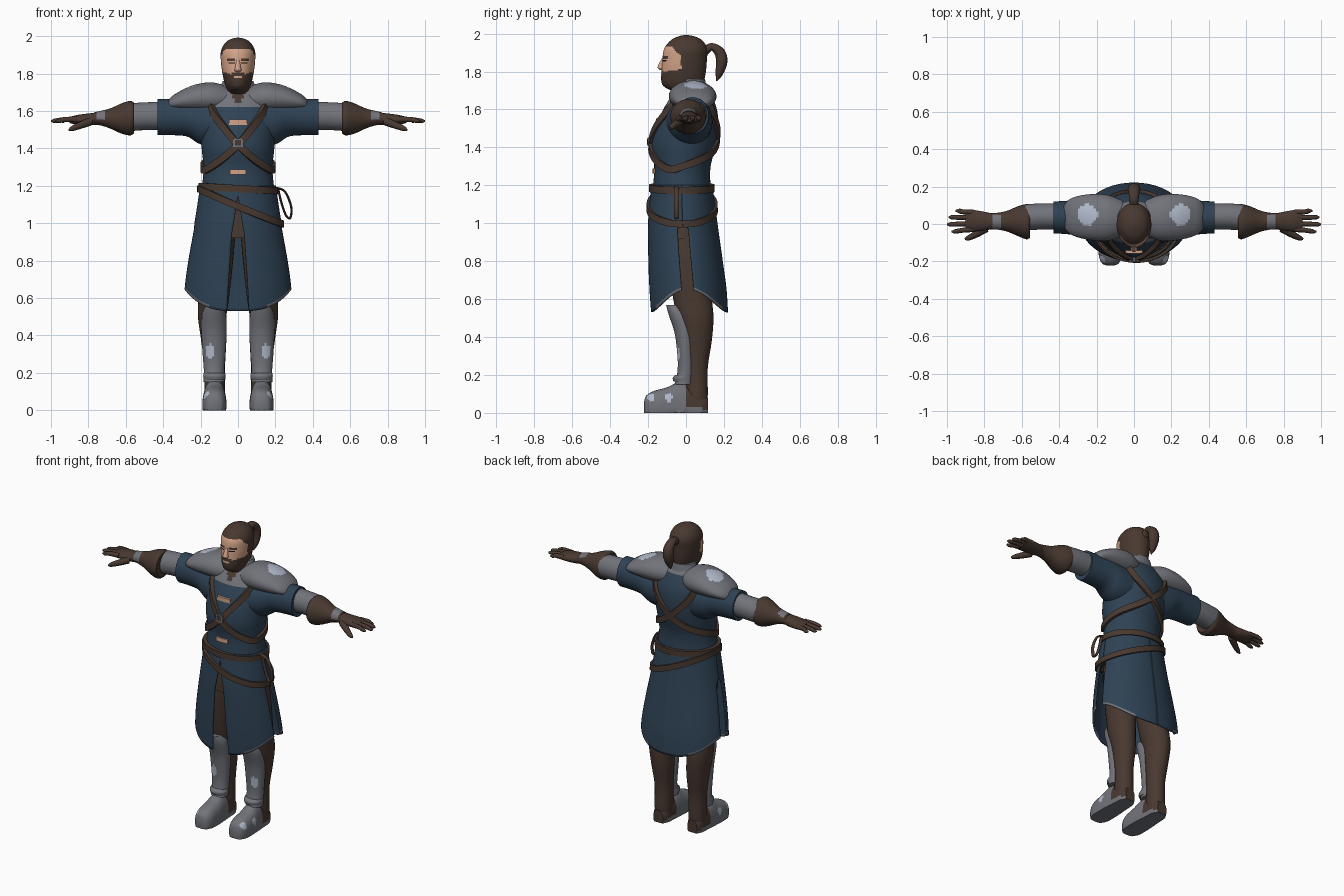
import bpy, bmesh
from math import sin, cos, pi, radians, copysign
from mathutils import Vector

if "Cube" in bpy.data.objects:
    bpy.data.objects.remove(bpy.data.objects["Cube"])

X, Y, Z = Vector((1, 0, 0)), Vector((0, 1, 0)), Vector((0, 0, 1))
PLANES = {"X": (Y, Z), "Y": (X, Z), "Z": (X, Y)}
COLOURS = {
    "brown_leather": (.066, .041, .030), "blue_cloth": (.028, .055, .090),
    "grey_steel": (.165, .172, .195), "pale_steel": (.44, .49, .60),
    "skin": (.66, .37, .25), "black": (.006, .005, .004)}
MATERIALS = {}
for label, rgb in COLOURS.items():
    mat = bpy.data.materials.new(label)
    mat.use_nodes = True
    mat.diffuse_color = (*rgb, 1)
    shader = mat.node_tree.nodes["Principled BSDF"]
    shader.inputs["Base Color"].default_value = (*rgb, 1)
    shader.inputs["Roughness"].default_value = .8
    MATERIALS[label] = mat


def smooth(rows, steps):
    """Catmull-Rom resampling of any list of equal-length rows."""
    out = []
    last = len(rows) - 1
    for i in range(last):
        quad = [rows[max(0, min(last, i + k))] for k in (-1, 0, 1, 2)]
        for s in range(steps):
            t = s / steps
            out.append([b + .5 * t * (c - a + t * (2*a - 5*b + 4*c - d + t * (3*(b - c) + d - a)))
                        for a, b, c, d in zip(*quad)])
    return out + [list(rows[-1])]


def finish(name, bm, paint, mirror=False, thick=0):
    bmesh.ops.recalc_face_normals(bm, faces=bm.faces)
    mesh = bpy.data.meshes.new(name)
    used = []
    for f in bm.faces:
        label = paint if isinstance(paint, str) else paint(f.calc_center_median(), f.normal)
        if label not in used:
            used.append(label)
            mesh.materials.append(MATERIALS[label])
        f.material_index = used.index(label)
    bm.to_mesh(mesh)
    bm.free()
    obj = bpy.data.objects.new(name, mesh)
    bpy.context.scene.collection.objects.link(obj)
    if thick:
        solid = obj.modifiers.new("thickness", "SOLIDIFY")
        solid.thickness, solid.offset = thick, 0
    if mirror:
        obj.modifiers.new("mirror", "MIRROR")
    bpy.ops.object.select_all(action="DESELECT")
    obj.select_set(True)
    bpy.context.view_layer.objects.active = obj
    bpy.ops.object.shade_smooth_by_angle(angle=radians(45))
    return obj


def skin_rings(bm, rings, closed_ring=True, cap=True):
    n = len(rings[0])
    for lower, upper in zip(rings, rings[1:]):
        for j in range(n if closed_ring else n - 1):
            k = (j + 1) % n
            bm.faces.new((lower[j], lower[k], upper[k], upper[j]))
    if cap:
        bm.faces.new(rings[0])
        bm.faces.new(rings[-1])


def sweep(name, rows, paint, axis=None, ref=Z, mirror=False, segs=32, steps=5, power=1):
    """Elliptical rings (x, y, z, radius, radius) along an axis or a free path."""
    rows = smooth(rows, steps)
    bm, rings = bmesh.new(), []
    for i, (x, y, z, ra, rb) in enumerate(rows):
        if axis:
            u, v = PLANES[axis]
        else:
            ahead, behind = rows[min(i + 1, len(rows) - 1)], rows[max(i - 1, 0)]
            v = ref
            u = v.cross(Vector(ahead[:3]) - Vector(behind[:3])).normalized()
        ring = []
        for j in range(segs):
            a = 2 * pi * j / segs
            c, s = (copysign(abs(w) ** power, w) for w in (cos(a), sin(a)))
            p = Vector((x, y, z)) + u * c * max(ra, .002) + v * s * max(rb, .002)
            p.z = max(p.z, 0)
            ring.append(bm.verts.new(p))
        rings.append(ring)
    skin_rings(bm, rings)
    return finish(name, bm, paint, mirror)


def stack(rows, cx=0):
    """Rows of (z, half width, front y, back y) to sweep rows."""
    return [(cx, (f + b) / 2, z, w, (b - f) / 2) for z, w, f, b in rows]


# Body envelope shared by torso, coat and straps
BODY = smooth([(.5, .285, -.175, .212), (.65, .278, -.185, .203), (.8, .258, -.19, .183),
               (1, .222, -.19, .155), (1.2, .192, -.173, .13), (1.3, .185, -.168, .13),
               (1.4, .194, -.183, .155), (1.5, .2, -.165, .17), (1.6, .2, -.12, .163),
               (1.68, .16, -.07, .13), (1.74, .08, -.02, .09)], 6)


def envelope(z):
    for lo, hi in zip(BODY, BODY[1:]):
        if z <= hi[0]:
            t = max(0, (z - lo[0]) / (hi[0] - lo[0]))
            return [p + (q - p) * t for p, q in zip(lo, hi)][1:]
    return BODY[-1][1:]


def surface(a, z, out=0):
    w, f, b = envelope(z)
    return Vector(((w + out) * cos(a), (f + b) / 2 + ((b - f) / 2 + out) * sin(a), z))


def strap(name, path, width, paint="brown_leather", thick=.016, mirror=False, steps=10):
    """Flat band over the body through (degrees, height) points."""
    path = [(radians(d), z) for d, z in smooth(path, steps)]
    pts = [surface(a, z) for a, z in path]
    bm, rings = bmesh.new(), []
    for i, (a, z) in enumerate(path):
        along = (pts[min(i + 1, len(pts) - 1)] - pts[max(i - 1, 0)]).normalized()
        out = (surface(a, z, .01) - pts[i]).normalized()
        side = out.cross(along).normalized() * width / 2
        rings.append([bm.verts.new(pts[i] + side * s + out * h)
                      for s, h in ((-1, -.01), (1, -.01), (1, thick), (-1, thick))])
    skin_rings(bm, rings)
    return finish(name, bm, paint, mirror)


# Torso with steel upper chest and open neck
def torso_paint(p, n):
    if p.y < 0 and abs(p.x) < (p.z - 1.63) * .6:
        return "brown_leather"
    return "grey_steel" if p.z > 1.7 or (p.z > 1.625 and p.y < .03) else "blue_cloth"


sweep("torso", stack([r for r in BODY if r[0] > 1.14]), torso_paint, "Z", segs=64, steps=2)
sweep("hips", stack([(z, w - .03, f + .03, b - .03) for z in (.92, 1, 1.1, 1.18)
                     for w, f, b in [envelope(z)]]), "brown_leather", "Z")


# Long coat: panels parted at the front and sides
def hem(a):
    return .53 + .12 * abs(cos(a)) ** 3


def front_slit(z):
    return (max(0, min(.035, (1.15 - z) * .175)) + max(0, .95 - z) * .04) / .25


def side_slit(z):
    return max(0, min(.03, (.98 - z) * .6)) / .19


def coat_paint(p, n):
    edge = .542 + .12 * (p.x / .285) ** 3
    return "grey_steel" if p.x > .15 and p.z < edge else "blue_cloth"


def coat_panel(name, start, end, rows=40, cols=24):
    bm, grid = bmesh.new(), []
    for i in range(rows + 1):
        t = i / rows
        level = 1.2 - .65 * t
        a0, a1 = start(level), end(level)
        line = []
        for j in range(cols + 1):
            a = a0 + (a1 - a0) * j / cols
            line.append(bm.verts.new(surface(a, 1.2 + (hem(a) - 1.2) * t, .007)))
        grid.append(line)
    skin_rings(bm, grid, closed_ring=False, cap=False)
    finish(name, bm, coat_paint, mirror=True, thick=.008)


coat_panel("coat_front", lambda z: -pi / 2 + front_slit(z), lambda z: -side_slit(z))
coat_panel("coat_back", side_slit, lambda z: pi / 2)

# Belts, crossed harness and clasps
strap("waist_belt", [(d, 1.185 - .012 * cos(radians(d))) for d in range(0, 361, 20)], .038, thick=.02)
strap("slanted_belt", [(d, 1.09 - .095 * cos(radians(d))) for d in range(0, 361, 20)], .036, thick=.024)
strap("cross_strap", [(-36, 1.65), (-62, 1.54), (-90, 1.42), (-122, 1.33), (-155, 1.285), (-180, 1.3),
                      (-210, 1.33), (-240, 1.37), (-270, 1.44), (-300, 1.54), (-322, 1.65)],
      .038, mirror=True)
strap("harness_ring", [(-97, 1.43), (-83, 1.43)], .045, "grey_steel", .021)
strap("harness_ring_centre", [(-94, 1.43), (-86, 1.43)], .028, "brown_leather", .024)
for label, height in (("chest_clasp", 1.54), ("waist_clasp", 1.275)):
    strap(label, [(-103, height), (-77, height)], .027, "skin", .009)
sweep("belt_loop", [(.2, -.05, 1.19, .006, .014), (.25, -.05, 1.17, .006, .014),
                    (.284, -.05, 1.09, .006, .014), (.28, -.05, 1.03, .006, .014),
                    (.258, -.05, 1.04, .006, .014), (.235, -.05, 1.1, .006, .014),
                    (.215, -.05, 1.18, .006, .014)], "brown_leather", ref=Y, segs=8)


# Shoulder plates and collar
def pauldron_paint(p, n):
    spot = (p.x - .25) ** 2 + (p.y - .05) ** 2 < .055 ** 2
    return "pale_steel" if spot and n.z > 0 else "grey_steel"


sweep("pauldron", [(.05, .03, 1.66, .09, .07), (.14, .033, 1.67, .122, .083), (.24, .037, 1.665, .122, .073),
                   (.33, .04, 1.648, .1, .047), (.37, .04, 1.633, .065, .028), (.385, .04, 1.625, .02, .01)],
      pauldron_paint, "X", mirror=True, segs=48, steps=8)
sweep("collar", stack([(1.67, .115, -.06, .12), (1.71, .1, -.045, .11), (1.76, .082, -.03, .1)]),
      lambda p, n: "brown_leather" if p.y < -.02 and abs(p.x) < .05 else "grey_steel", "Z")

# Arms and gloved hands
sweep("sleeve", [(.08, .01, 1.53, .13, .13), (.2, .025, 1.542, .115, .12), (.27, .033, 1.565, .1, .102),
                 (.35, .035, 1.568, .09, .097), (.43, .035, 1.568, .085, .097)],
      "blue_cloth", "X", mirror=True)
sweep("under_sleeve", [(.4, .04, 1.575, .07, .076), (.5, .04, 1.572, .07, .074), (.58, .035, 1.567, .07, .075)],
      "grey_steel", "X", mirror=True)


def gauntlet_paint(p, n):
    return "grey_steel" if .715 < p.x < .76 and n.z > -.3 and p.y < .05 else "brown_leather"


sweep("gauntlet", [(.555, .012, 1.563, .085, .08), (.575, .012, 1.562, .094, .092), (.62, .015, 1.56, .08, .082),
                   (.68, .015, 1.56, .055, .055), (.73, .015, 1.562, .045, .04), (.77, .015, 1.56, .043, .033)],
      gauntlet_paint, "X", mirror=True)
sweep("palm", [(.75, .015, 1.56, .04, .032), (.8, .015, 1.555, .05, .032), (.86, .018, 1.553, .057, .026),
               (.9, .02, 1.552, .05, .016)], "brown_leather", "X", mirror=True)
for label, base, tip, reach in (("index", -.028, -.04, .975), ("middle", .003, -.002, 1),
                                ("ring", .034, .036, .992), ("little", .062, .07, .955)):
    sweep(label + "_finger", [(.86, base, 1.555, .015, .016), (.92, (base + tip) / 2, 1.555, .013, .014),
                              (reach - .02, tip, 1.548, .012, .012), (reach, tip, 1.546, .004, .004)],
          "brown_leather", mirror=True, segs=10)
sweep("thumb", [(.79, -.02, 1.545, .024, .024), (.84, -.052, 1.525, .019, .02), (.885, -.075, 1.508, .014, .015),
                (.905, -.08, 1.5, .005, .005)], "brown_leather", mirror=True, segs=12)

# Legs, shin plates and armoured shoes
sweep("leg", [(.1, .01, 1, .09, .11), (.118, .015, .8, .092, .11), (.13, .035, .6, .082, .102),
              (.138, .05, .5, .076, .095), (.13, .058, .38, .068, .078), (.125, .055, .24, .056, .06),
              (.125, .055, .1, .055, .06), (.125, .055, .03, .05, .055)], "brown_leather", "Z", mirror=True)


def greave_paint(p, n):
    spot = ((p.x - .15) / .024) ** 2 + ((p.z - .315) / .038) ** 2 < 1
    return "pale_steel" if spot and n.y < 0 else "grey_steel"


sweep("greave", stack([(.57, .035, -.105, -.03), (.52, .062, -.092, .03), (.42, .067, -.06, .05),
                       (.3, .061, -.045, .045), (.22, .055, -.045, .045), (.15, .056, -.06, .04)], .128),
      greave_paint, "Z", mirror=True, steps=8)
sweep("ankle_band", stack([(.165, .058, -.066, .035), (.185, .06, -.07, .035), (.2, .057, -.055, .035)], .126),
      "grey_steel", "Z", mirror=True)


def shoe_paint(p, n):
    if p.y > 0 and p.z > .022:
        return "brown_leather"
    spot = min((p.y + .185) ** 2, (p.y + .09) ** 2) + (p.z - .08) ** 2 < .02 ** 2
    return "pale_steel" if spot and p.x > .125 else "grey_steel"


sweep("shoe", [(.126, -.222, .03, .02, .025), (.126, -.21, .03, .045, .06), (.126, -.17, .03, .062, .085),
               (.126, -.1, .03, .064, .105), (.126, -.04, .03, .06, .13), (.126, .02, .03, .056, .11),
               (.126, .08, .03, .052, .075), (.126, .115, .03, .035, .05)],
      shoe_paint, "Y", mirror=True, segs=40, steps=6, power=.8)


# Head with hair, beard and face
def head_paint(p, n):
    x, y, z = abs(p.x), p.y, p.z
    if x < .022 and 1.776 < z < 1.788 and y < -.05:
        return "skin"
    if z > 1.93 or y > -.025 - max(0, z - 1.88) or z < 1.785 + x * .3 or (x < .038 and z < 1.806):
        return "brown_leather"
    if .018 < x < .052 and 1.852 < z < 1.863:
        return "black"
    return "brown_leather" if .014 < x < .06 and 1.87 < z < 1.881 else "skin"


sweep("head", stack([(1.69, .05, -.06, .06), (1.72, .06, -.115, .08), (1.75, .072, -.13, .095),
                     (1.8, .083, -.13, .105), (1.86, .091, -.125, .11), (1.92, .091, -.115, .112),
                     (1.965, .068, -.08, .085), (1.985, .036, -.04, .045), (1.992, .008, -.01, .01)]),
      head_paint, "Z", segs=72, steps=9)
sweep("nose", stack([(1.808, .01, -.138, -.11), (1.818, .019, -.148, -.11), (1.83, .016, -.148, -.11),
                     (1.872, .009, -.126, -.11)]), "skin", "Z", segs=16)
sweep("ponytail", [(0, .09, 1.9, .025, .025), (0, .135, 1.93, .02, .025), (0, .178, 1.9, .028, .032),
                   (0, .188, 1.85, .03, .034), (0, .175, 1.79, .02, .024), (0, .162, 1.75, .003, .004)],
      "brown_leather", ref=X, segs=16)
